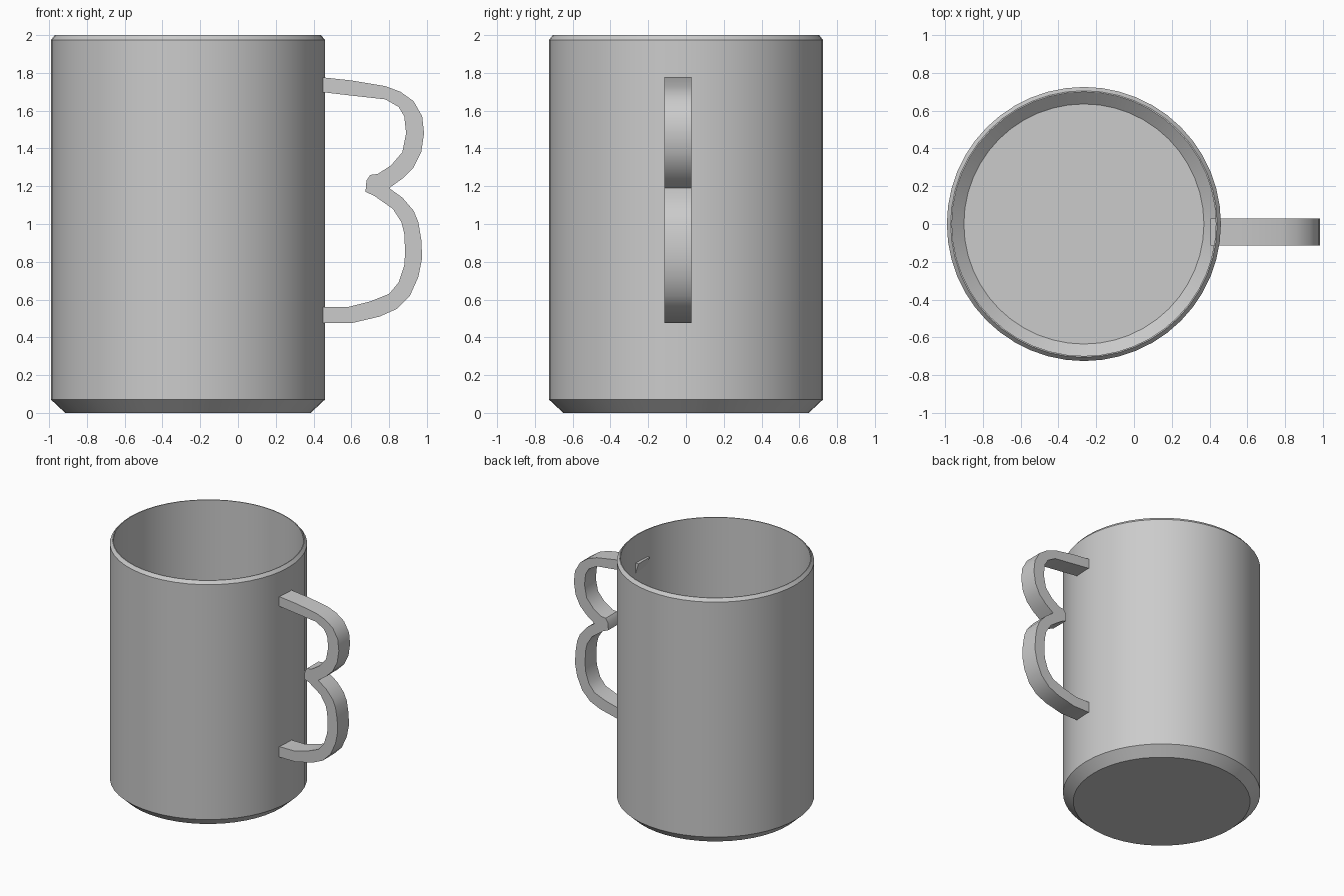
import bpy, bmesh, math

old = bpy.data.objects.get("Cube")
if old:
    bpy.data.objects.remove(old, do_unlink=True)

# Single grey material
grey = bpy.data.materials.new("plain grey")
grey.use_nodes = True
colour = (0.6, 0.6, 0.6, 1)
grey.diffuse_color = colour
grey.node_tree.nodes["Principled BSDF"].inputs["Base Color"].default_value = colour


def make_object(name, bm, smooth_angle):
    bmesh.ops.recalc_face_normals(bm, faces=bm.faces)
    mesh = bpy.data.meshes.new(name)
    bm.to_mesh(mesh)
    bm.free()
    mesh.materials.append(grey)
    obj = bpy.data.objects.new(name, mesh)
    bpy.context.collection.objects.link(obj)
    bpy.ops.object.select_all(action="DESELECT")
    obj.select_set(True)
    bpy.context.view_layer.objects.active = obj
    bpy.ops.object.shade_smooth_by_angle(angle=math.radians(smooth_angle))
    return obj


def lathe(name, profile, sides, smooth_angle):
    """Revolve (radius, height) points about z and cap both ends."""
    bm = bmesh.new()
    rings = []
    for radius, z in profile:
        angles = [math.tau * i / sides for i in range(sides)]
        rings.append([bm.verts.new((radius * math.cos(a), radius * math.sin(a), z))
                      for a in angles])
    for low, high in zip(rings, rings[1:]):
        for i in range(sides):
            j = (i + 1) % sides
            bm.faces.new((low[i], low[j], high[j], high[i]))
    bm.faces.new(rings[0])
    bm.faces.new(rings[-1])
    return make_object(name, bm, smooth_angle)


def extrude_outline(name, outline, y_front, y_back, smooth_angle):
    """Extrude a closed (x, z) outline along y."""
    bm = bmesh.new()
    face = bm.faces.new([bm.verts.new((x, y_front, z)) for x, z in outline])
    result = bmesh.ops.extrude_face_region(bm, geom=[face], use_keep_orig=True)
    moved = [v for v in result["geom"] if isinstance(v, bmesh.types.BMVert)]
    bmesh.ops.translate(bm, verts=moved, vec=(0, y_back - y_front, 0))
    return make_object(name, bm, smooth_angle)


# Thin-walled cup: chamfered foot, bevelled rim, chamfered inside floor
cup_profile = [(0.65, 0), (0.725, 0.07), (0.725, 1.975), (0.705, 2),
               (0.698, 2), (0.698, 0.08), (0.635, 0.025)]
cup = lathe("mug_body", cup_profile, 48, 25)
cup.location.x = -0.265

# Two-lobed handle with a thumb notch in the middle
outer_edge = [(0.405, 1.78), (0.46, 1.775), (0.6, 1.76), (0.78, 1.73), (0.86, 1.7),
              (0.93, 1.65), (0.975, 1.57), (0.985, 1.48), (0.97, 1.38),
              (0.93, 1.3), (0.87, 1.24), (0.8, 1.19), (0.87, 1.14),
              (0.93, 1.07), (0.955, 1.01), (0.97, 0.92), (0.975, 0.82),
              (0.955, 0.72), (0.91, 0.62), (0.84, 0.55), (0.75, 0.51),
              (0.6, 0.475), (0.44, 0.475)]
inner_edge = [(0.44, 0.56), (0.58, 0.56), (0.7, 0.59), (0.8, 0.63),
              (0.85, 0.69), (0.88, 0.78), (0.885, 0.85), (0.88, 0.95),
              (0.865, 1.01), (0.82, 1.08), (0.72, 1.15), (0.675, 1.17),
              (0.68, 1.23), (0.7, 1.26), (0.74, 1.265), (0.81, 1.31),
              (0.87, 1.38), (0.89, 1.48), (0.88, 1.57), (0.85, 1.62),
              (0.78, 1.66), (0.6, 1.68), (0.43, 1.7)]
extrude_outline("mug_handle", outer_edge + inner_edge, -0.115, 0.03, 30)
